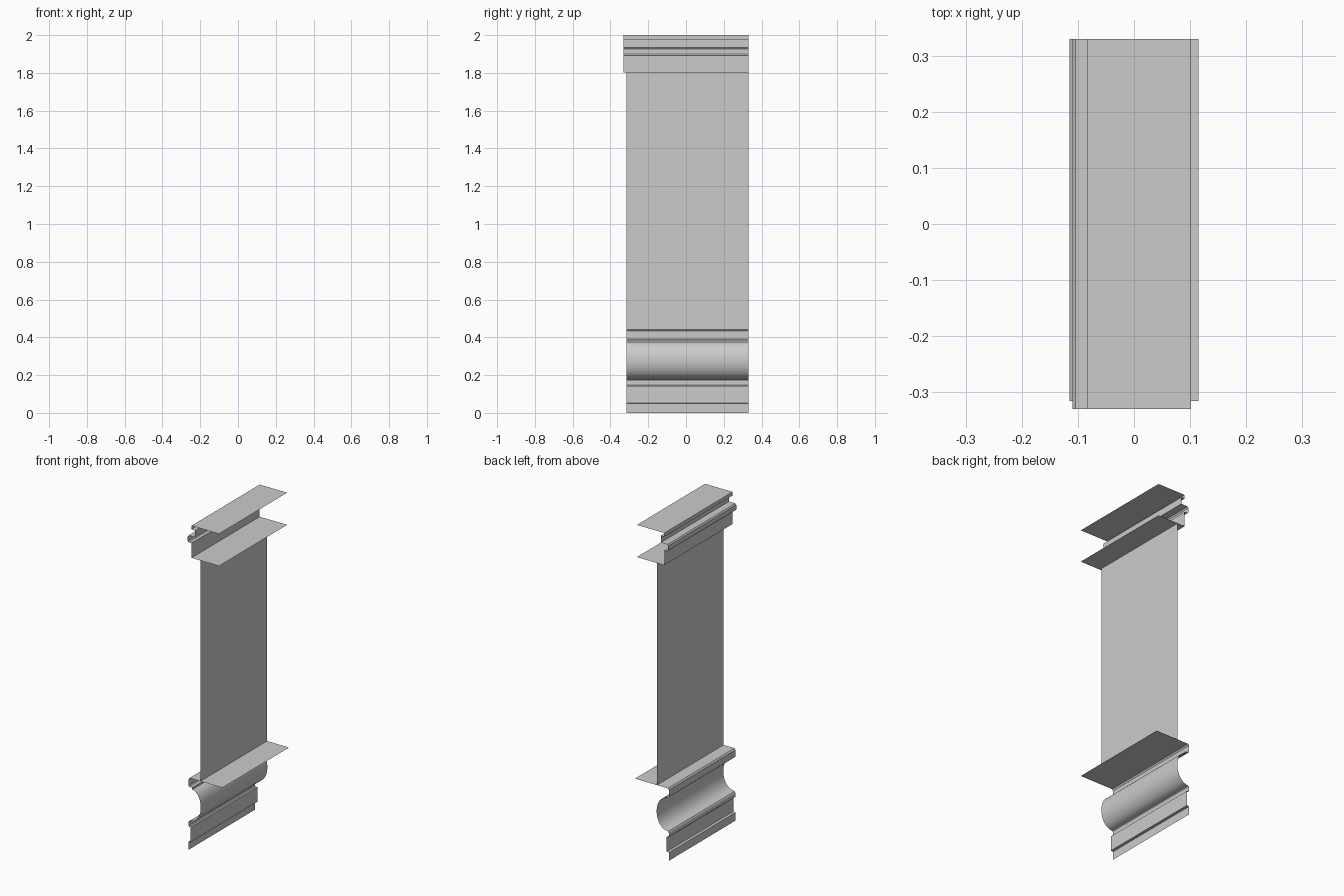
import bpy, math

if "Cube" in bpy.data.objects:
    bpy.data.objects.remove(bpy.data.objects["Cube"])

Y_BACK = 0.33


def sheet(name, profile, y_front, smooth=False):
    """Open (x, z) profile swept along y as a thin shell, no end caps."""
    n = len(profile)
    verts = [(x, y, z) for y in (y_front, Y_BACK) for x, z in profile]
    faces = [(i, i + n, i + n + 1, i + 1) for i in range(n - 1)]
    mesh = bpy.data.meshes.new(name)
    mesh.from_pydata(verts, [], faces)
    obj = bpy.data.objects.new(name, mesh)
    bpy.context.collection.objects.link(obj)
    if smooth:
        bpy.context.view_layer.objects.active = obj
        obj.select_set(True)
        bpy.ops.object.shade_smooth_by_angle(angle=math.radians(30))
        obj.select_set(False)
    return obj


def quarter(cx, cz, rx, rz, a0, a1, steps=10):
    """Elliptical arc points between two angles in degrees."""
    return [(cx + rx * math.cos(math.radians(a0 + (a1 - a0) * i / steps)),
             cz + rz * math.sin(math.radians(a0 + (a1 - a0) * i / steps)))
            for i in range(steps + 1)]


# Base moulding: plinth, fascia, lower bead, hollow scotia, upper bead, ledge
base = [(-0.115, 0), (-0.115, 0.05), (-0.10, 0.052), (-0.10, 0.142),
        (-0.11, 0.142), (-0.115, 0.147), (-0.115, 0.17), (-0.11, 0.178),
        (-0.105, 0.18)]
base += quarter(-0.105, 0.28, 0.073, 0.10, -90, 0)[1:]
base += quarter(-0.09, 0.28, 0.058, 0.095, 0, 90)[1:]
base += [(-0.09, 0.387), (-0.11, 0.387), (-0.115, 0.392), (-0.115, 0.433),
         (-0.108, 0.442), (0.115, 0.442)]
sheet("base_moulding", base, -0.315, smooth=True)

# Flat shaft panel
sheet("shaft_panel", [(-0.034, 0.442), (-0.034, 1.803)], -0.315)

# Capital: soffit, fascia, projecting bead, recessed neck, top slab
capital = [(0.102, 1.803), (-0.084, 1.803), (-0.084, 1.893), (-0.104, 1.893),
           (-0.11, 1.899), (-0.11, 1.927), (-0.104, 1.935), (-0.06, 1.935),
           (-0.06, 1.977), (-0.084, 1.977), (-0.084, 2.0), (0.102, 2.0)]
sheet("capital_moulding", capital, -0.33)
